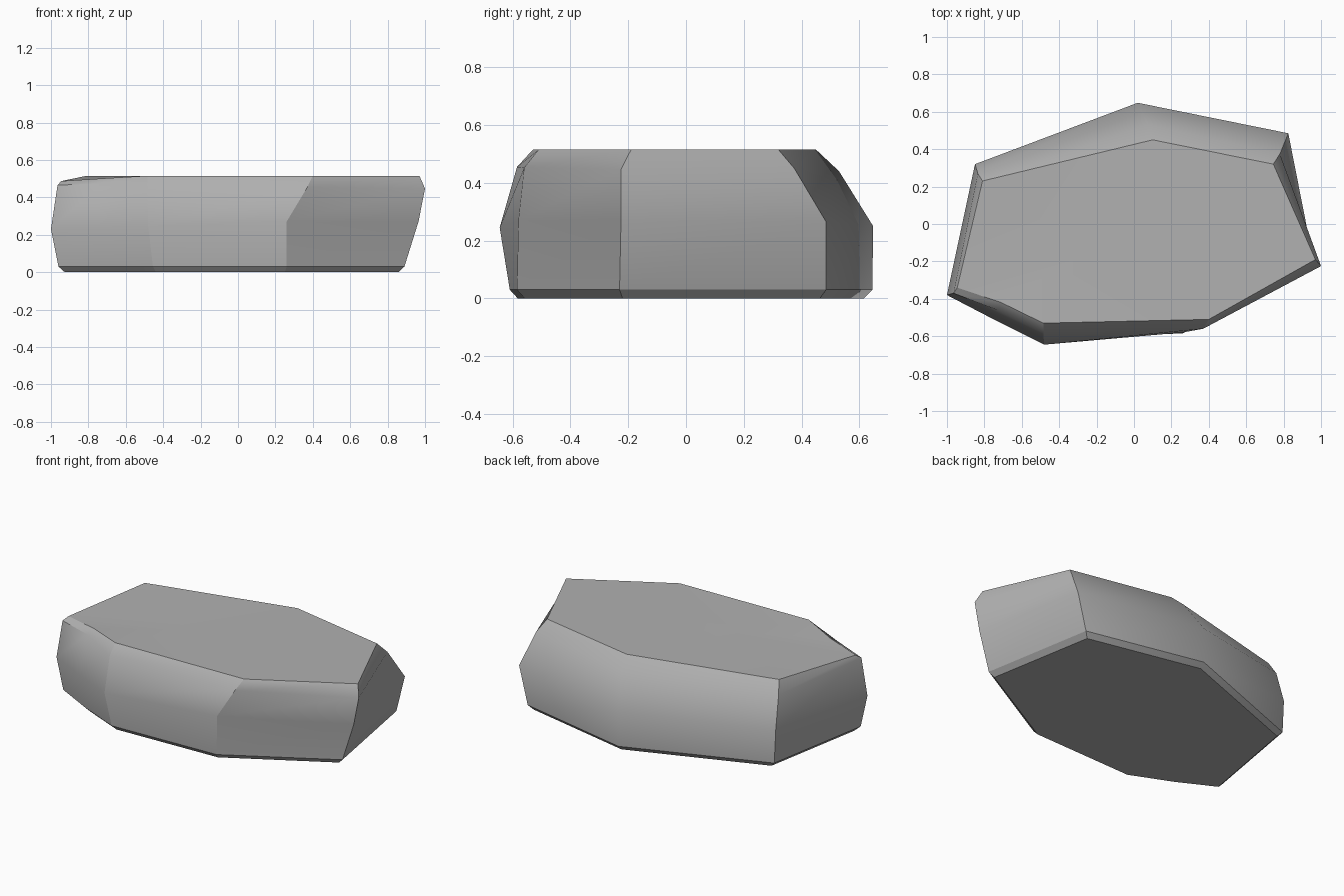
import bpy, bmesh, math

if "Cube" in bpy.data.objects:
    bpy.data.objects.remove(bpy.data.objects["Cube"])

# Corner outlines, in order around the plan from the left corner:
# left, front-left mid, front, front-right, right, back-right, back, back-left
low = [(-.96, -.37), (-.72, -.495), (-.455, -.61), (.26, -.585),
       (.89, -.23), (.765, .485), (.02, .645), (-.84, .32)]
waist = [(-1, -.38), (-.75, -.51), (-.48, -.645), (.26, -.58),
         (.965, -.225), (.825, .485), (.02, .648), (-.85, .32)]
shoulder = [(-.965, -.37), (-.73, -.46), (-.485, -.585), (.37, -.56),
            (1, -.225), (.78, .375), (.075, .53), (-.835, .27)]
crown = [(-.945, -.34), (-.71, -.42), (-.485, -.53), (.40, -.51),
         (.97, -.19), (.745, .32), (.1, .45), (-.81, .23)]
foot = [(x * .965, y * .955) for x, y in low]

rings = [(foot, [0] * 8), (low, [.03] * 8),
         (waist, [.23, .235, .245, .27, .27, .265, .25, .24]),
         (shoulder, [.465, .475, .455, .453, .447, .45, .44, .44]),
         (crown, [.487, .502] + [.515] * 6)]
hard_corners = (0, 2, 3, 4, 5, 7)

# Stone slab: loft the outlines from foot to crown
bm = bmesh.new()
loops = [[bm.verts.new((x, y, z)) for (x, y), z in zip(pts, zs)]
         for pts, zs in rings]
for a, b in zip(loops, loops[1:]):
    for i in range(8):
        j = (i + 1) % 8
        bm.faces.new((a[i], a[j], b[j], b[i]))
bm.faces.new(loops[0][::-1])

# Top surface: flat, dipping gently toward the left corner
top = loops[-1]
ridge = bm.verts.new((-.25, -.15, .515))
for i in range(8):
    bm.faces.new((top[i], top[(i + 1) % 8], ridge))
bmesh.ops.recalc_face_normals(bm, faces=bm.faces)

# Hard edges: upright corners, crown rim and foot rims
for a, b in zip(loops, loops[1:]):
    for i in hard_corners:
        bm.edges.get((a[i], b[i])).smooth = False
for ring in (loops[0], loops[1], loops[4]):
    for i in range(8):
        bm.edges.get((ring[i], ring[(i + 1) % 8])).smooth = False

mesh = bpy.data.meshes.new("stone_slab")
bm.to_mesh(mesh)
bm.free()
stone = bpy.data.objects.new("stone_slab", mesh)
bpy.context.collection.objects.link(stone)

# Dark grey stone
grey = bpy.data.materials.new("dark_stone")
grey.diffuse_color = (.44, .44, .44, 1)
grey.use_nodes = True
grey.node_tree.nodes["Principled BSDF"].inputs["Base Color"].default_value = grey.diffuse_color
mesh.materials.append(grey)

# Smooth the soft sides, keep the hard corners
bpy.context.view_layer.objects.active = stone
stone.select_set(True)
bpy.ops.object.shade_smooth_by_angle(angle=math.radians(38), keep_sharp_edges=True)
